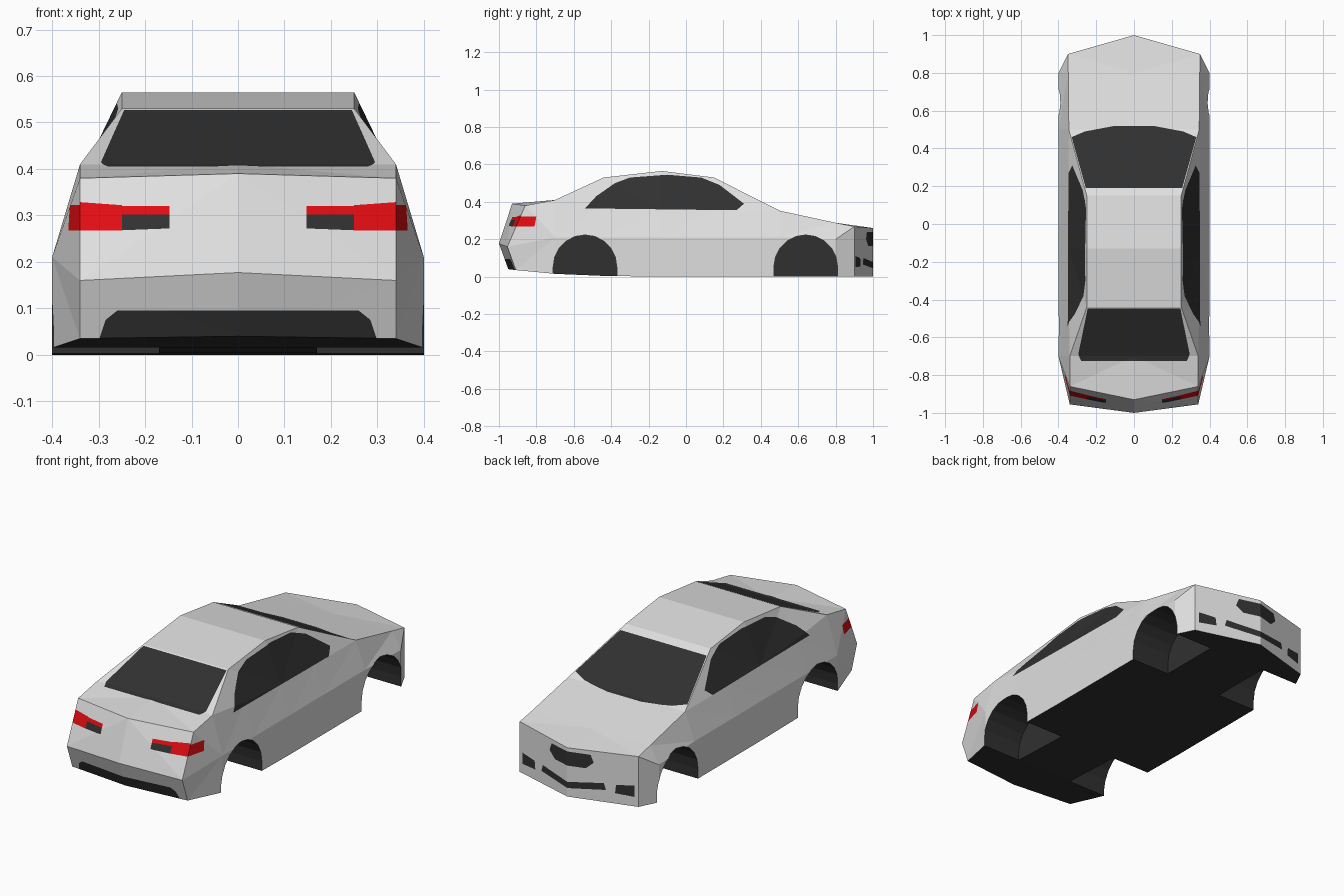
import bpy, bmesh, math
from mathutils import Vector

if "Cube" in bpy.data.objects:
    bpy.data.objects.remove(bpy.data.objects["Cube"])


def material(name, color):
    m = bpy.data.materials.new(name)
    m.diffuse_color = (*color, 1)
    m.use_nodes = True
    m.node_tree.nodes["Principled BSDF"].inputs["Base Color"].default_value = m.diffuse_color
    return m


MATS = [material("light_paint", (0.74, 0.74, 0.74)),
        material("dark_trim", (0.03, 0.03, 0.03)),
        material("red_lamp", (0.75, 0.004, 0.006))]
PAINT, DARK, RED, TEMP = 0, 1, 2, 9


def make_object(name, bm):
    mesh = bpy.data.meshes.new(name)
    bmesh.ops.recalc_face_normals(bm, faces=bm.faces)
    bm.to_mesh(mesh)
    bm.free()
    ob = bpy.data.objects.new(name, mesh)
    bpy.context.collection.objects.link(ob)
    return ob


# Half cross-section: floor centre, sill, waist, shoulder, roof edge, roof centre
def section(y, floor, width, waist, shoulder_x, shoulder_z, roof_x, roof_z):
    return [(0, y, floor), (width, y, floor), (width, y, waist),
            (shoulder_x, y, shoulder_z), (roof_x, y, roof_z), (0, y, roof_z)]


tail = [(0, -.95, .04), (.34, -.91, .035), (.34, -.955, .16),
        (.34, -.86, .38), (.34, -.86, .38), (0, -.93, .39)]
nose = [(0, 1, 0), (.35, .9, 0), (.35, .9, .2),
        (.35, .9, .268), (.35, .9, .268), (0, 1, .26)]
rings = [tail,
         section(-.70, .015, .4, .21, .34, .41, .34, .41),
         section(-.44, .004, .4, .21, .345, .38, .25, .53),
         section(-.13, 0, .4, .21, .348, .362, .25, .565),
         section(.15, 0, .4, .21, .348, .356, .25, .53),
         section(.50, 0, .4, .21, .345, .353, .345, .353),
         section(.80, 0, .4, .20, .348, .288, .348, .288),
         nose]

# Body shell, lofted on both sides and closed with pointed ends
bm = bmesh.new()
for s in (1, -1):
    grid = [[bm.verts.new((s * x, y, z)) for x, y, z in r] for r in rings]
    for a, b in zip(grid, grid[1:]):
        for i in range(5):
            bm.faces.new((a[i], a[i + 1], b[i + 1], b[i]))
    for r, mid in ((grid[0], (0, -1, .177)), (grid[-1], (0, 1, .2))):
        m = bm.verts.new(mid)
        bm.faces.new((r[0], r[1], r[2], m))
        bm.faces.new((m, r[2], r[3], r[5]))
bmesh.ops.remove_doubles(bm, verts=bm.verts, dist=1e-5)
bmesh.ops.triangulate(bm, faces=bm.faces)
body = make_object("car_body", bm)
for m in MATS:
    body.data.materials.append(m)

# Wheel wells, cut as arched prisms
WELLS, RADIUS, AXLE = (-.54, .64), .17, .053
bm = bmesh.new()
for yc in WELLS:
    arch = [(yc + RADIUS, -.1)]
    arch += [(yc + RADIUS * math.cos(math.pi * k / 10),
              AXLE + RADIUS * math.sin(math.pi * k / 10)) for k in range(11)]
    arch += [(yc - RADIUS, -.1)]
    for s in (1, -1):
        f = bm.faces.new([bm.verts.new((s * .17, y, z)) for y, z in arch])
        ext = bmesh.ops.extrude_face_region(bm, geom=[f], use_keep_orig=True)
        for v in ext["geom"]:
            if isinstance(v, bmesh.types.BMVert):
                v.co.x = s * .5
cutter = make_object("wheel_well_cutter", bm)
cutter.hide_render = True
mod = body.modifiers.new("wells", 'BOOLEAN')
mod.operation, mod.solver, mod.object = 'DIFFERENCE', 'EXACT', cutter
bpy.context.view_layer.objects.active = body
bpy.ops.object.modifier_apply(modifier=mod.name)
bpy.data.objects.remove(cutter)

bm = bmesh.new()
bm.from_mesh(body.data)
bmesh.ops.triangulate(bm, faces=bm.faces)
bm.normal_update()

# Dark underside and well linings
for f in bm.faces:
    c = f.calc_center_median()
    in_well = abs(c.x) < .385 and any(
        math.hypot(c.y - yc, c.z - AXLE) < .18 for yc in WELLS)
    under = f.normal.z < -.9 and c.z < .06
    f.material_index = DARK if in_well or under else PAINT


def paint(axis, sign, pts, mat, facing=.5):
    """Cut a convex outline, seen along an axis, into the paint and colour it."""
    u, v = [i for i in range(3) if i != axis]
    for f in bm.faces:
        if f.material_index == PAINT and f.normal[axis] * sign > facing:
            f.material_index = TEMP
    mid = Vector((0, 0, 0))
    for p in pts:
        mid[u] += p[0] / len(pts)
        mid[v] += p[1] / len(pts)
    for p, q in zip(pts, pts[1:] + pts[:1]):
        co, no = Vector((0, 0, 0)), Vector((0, 0, 0))
        co[u], co[v] = p
        no[u], no[v] = q[1] - p[1], p[0] - q[0]
        no.normalize()
        if (mid - co).dot(no) < 0:
            no = -no
        faces = [f for f in bm.faces if f.material_index == TEMP]
        geom = faces + list({e for f in faces for e in f.edges})
        geom += list({w for f in faces for w in f.verts})
        bmesh.ops.bisect_plane(bm, geom=geom, dist=1e-6, plane_co=co, plane_no=no)
        for f in bm.faces:
            if f.material_index == TEMP and \
                    (f.calc_center_median() - co).dot(no) < 0:
                f.material_index = PAINT
    for f in bm.faces:
        if f.material_index == TEMP:
            f.material_index = mat


def mirrored(half):
    return half + [(-x, w) for x, w in reversed(half)]


# Sloping front and rear glass
paint(2, 1, mirrored([(.255, .19), (.33, .46), (.26, .49), (.1, .52)]), DARK, .6)
paint(2, 1, mirrored([(.245, -.447), (.295, -.69), (.28, -.725)]), DARK, .6)

# Grille and rear lower panel
paint(1, 1, mirrored([(.09, .165), (.13, .2), (.115, .24)]), DARK)
paint(1, -1, mirrored([(.30, .03), (.285, .075), (.26, .095)]), DARK)

for s in (1, -1):
    # Side glass
    paint(0, s, [(-.54, .365), (-.48, .43), (-.38, .5), (-.3, .53), (-.1, .545),
                 (.08, .53), (.18, .49), (.31, .39), (.27, .355)], DARK)
    # Lower intake and corner vents
    paint(1, 1, [(0, .045), (0, .078), (s * .18, .1), (s * .19, .065)], DARK)
    paint(1, 1, [(s * .235, .055), (s * .33, .05),
                 (s * .33, .11), (s * .24, .1)], DARK)
    # Tail lamps, wrapping round the corner
    paint(1, -1, [(s * .25, .268), (s * .36, .268),
                  (s * .36, .33), (s * .25, .322)], RED)
    paint(1, -1, [(s * .147, .302), (s * .25, .302),
                  (s * .25, .32), (s * .147, .32)], RED)
    paint(1, -1, [(s * .147, .272), (s * .25, .268),
                  (s * .25, .302), (s * .147, .302)], DARK)
    paint(0, s, [(-1, .268), (-.81, .268), (-.8, .322), (-1, .322)], RED)

bm.to_mesh(body.data)
bm.free()
